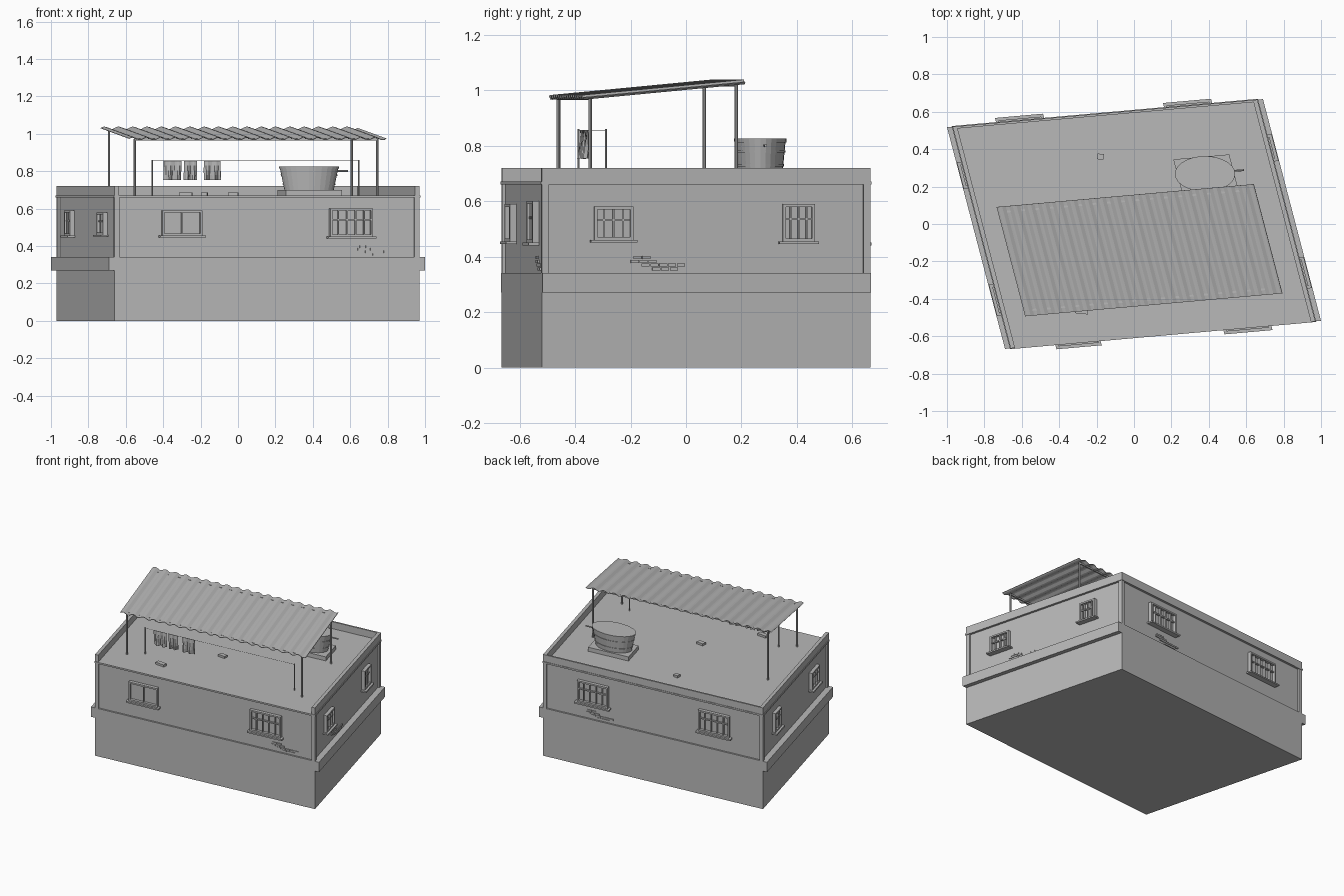
import bpy, bmesh, math
from mathutils import Vector, Matrix

if "Cube" in bpy.data.objects:
    bpy.data.objects.remove(bpy.data.objects["Cube"], do_unlink=True)

# One plain concrete colour
mat = bpy.data.materials.new("concrete_grey")
mat.use_nodes = True
grey = (0.48, 0.48, 0.48, 1)
mat.diffuse_color = grey
mat.node_tree.nodes["Principled BSDF"].inputs["Base Color"].default_value = grey

# The plan is a parallelogram: a runs along the front, b along the sides
U = Vector((1.63, 0.145, 0)).normalized()
V = Vector((-0.31, 1.185, 0)).normalized()
A, B = 0.818, 0.6125


def plan(a, b, z):
    return U * a + V * b + Vector((0, 0, z))


def finish(name, bm):
    bmesh.ops.recalc_face_normals(bm, faces=bm.faces)
    mesh = bpy.data.meshes.new(name)
    bm.to_mesh(mesh)
    bm.free()
    mesh.materials.append(mat)
    obj = bpy.data.objects.new(name, mesh)
    bpy.context.collection.objects.link(obj)
    return obj


def add_box(bm, a0, a1, b0, b1, z0, z1):
    cube = bmesh.ops.create_cube(bm, size=1)
    for v in cube["verts"]:
        x, y, z = v.co + Vector((0.5, 0.5, 0.5))
        v.co = plan(a0 + (a1 - a0) * x, b0 + (b1 - b0) * y, z0 + (z1 - z0) * z)


def boxes(name, *specs):
    bm = bmesh.new()
    for spec in specs:
        add_box(bm, *spec)
    return finish(name, bm)


def on_wall(face, c0, c1, d0, d1, z0, z1):
    """Box on a wall: c runs along it, d is the distance outward."""
    if face == "front":
        return (c0, c1, -B - d1, -B - d0, z0, z1)
    if face == "back":
        return (c0, c1, B + d0, B + d1, z0, z1)
    if face == "left":
        return (A + d0, A + d1, c0, c1, z0, z1)
    return (-A - d1, -A - d0, c0, c1, z0, z1)


def rod(name, p, q, radius, sides=8):
    bm = bmesh.new()
    axis = q - p
    m = Matrix.Translation((p + q) / 2) @ axis.to_track_quat("Z", "Y").to_matrix().to_4x4()
    bmesh.ops.create_cone(bm, cap_ends=True, segments=sides, radius1=radius,
                          radius2=radius, depth=axis.length, matrix=m)
    return finish(name, bm)


# Building body, recessed upper wall and corner posts
boxes("lower_wall", (-A, A, -B, B, 0, 0.34))
R = 0.012
boxes("upper_wall", (-A + R, A - R, -B + R, B - R, 0.34, 0.66))
W = 0.026
for sa in (-1, 1):
    for sb in (-1, 1):
        a, b = sorted((sa * A, sa * (A - W))), sorted((sb * B, sb * (B - W)))
        boxes("corner_post", (*a, *b, 0.34, 0.66))
for side in ("left", "right"):
    boxes(side + "_ledge", on_wall(side, -B, B, 0, 0.03, 0.27, 0.34))
    boxes(side + "_parapet", on_wall(side, -B, B, -0.024, 0, 0.67, 0.72))
boxes("roof_slab", (-A - 0.004, A + 0.004, -B - 0.004, B + 0.004, 0.66, 0.671))
boxes("back_parapet", on_wall("back", -A + 0.024, A - 0.024, -0.012, 0, 0.67, 0.72))


# Windows with frame, bars and sill
def window(face, c, w, z0, z1, bars, rail):
    t, h = 0.011, w / 2
    parts = [(-h, h, -0.014, -0.008, z0, z1),
             (-h, -h + t, -0.014, 0.012, z0, z1),
             (h - t, h, -0.014, 0.012, z0, z1),
             (-h, h, -0.014, 0.012, z1 - t, z1),
             (-h, h, -0.014, 0.012, z0, z0 + t),
             (-h - 0.014, h + 0.014, -0.014, 0.027, z0 - 0.01, z0)]
    for i in range(bars):
        x = -h + w * (i + 1) / (bars + 1)
        parts.append((x - 0.003, x + 0.003, -0.012, 0.006, z0, z1))
    if rail:
        z = z0 + (z1 - z0) * 0.6
        parts.append((-h, h, -0.012, 0.004, z - 0.004, z + 0.004))
    boxes(face + "_window", *[on_wall(face, c + p[0], c + p[1], *p[2:]) for p in parts])


window("front", -0.457, 0.215, 0.455, 0.59, 1, False)
window("front", 0.452, 0.23, 0.45, 0.60, 4, True)
for c in (-0.455, 0.447):
    window("back", c, 0.23, 0.45, 0.60, 4, True)
for side in ("left", "right"):
    window(side, -0.345, 0.145, 0.46, 0.58, 3, True)
    window(side, 0.345, 0.12, 0.455, 0.59, 3, True)


# Patches of bare brick
def bricks(face, c, direction):
    parts = []
    for row, (start, count) in enumerate([(0.01, 3), (-0.03, 5), (-0.07, 3), (-0.06, 2)]):
        for i in range(count):
            s = start + i * 0.033
            c0, c1 = sorted((c + direction * s, c + direction * (s + 0.03)))
            z = 0.35 + row * 0.0135
            parts.append(on_wall(face, c0, c1, -R, -R + 0.006, z, z + 0.011))
    boxes(face + "_bricks", *parts)


bricks("front", 0.56, 1)
bricks("back", 0.43, -1)
bricks("left", -0.21, 1)

# Corrugated canopy sheet
A0, A1, B0, B1 = -0.697, 0.683, -0.446, 0.158
Z0, Z1 = 0.974, 1.03
WAVES, STEPS = 18, 8
bm = bmesh.new()
rows = []
for i in range(WAVES * STEPS + 1):
    a = A0 + (A1 - A0) * i / (WAVES * STEPS)
    dz = 0.007 * math.sin(2 * math.pi * i / STEPS)
    rows.append([bm.verts.new(plan(a, b, z + dz)) for b, z in ((B0, Z0), (B1, Z1))])
for r, s in zip(rows, rows[1:]):
    bm.faces.new((r[0], s[0], s[1], r[1]))
canopy = finish("canopy_sheet", bm)
solid = canopy.modifiers.new("thickness", "SOLIDIFY")
solid.thickness = 0.003
solid.offset = 0

# Canopy posts and beams
for b, top in ((-0.415, 0.972), (0.128, 1.022)):
    for a in (-0.66, 0.642):
        rod("canopy_post", plan(a, b, 0.67), plan(a, b, top), 0.0065)
    boxes("canopy_beam", (-0.66, 0.642, b - 0.005, b + 0.005, top - 0.008, top + 0.002))

# Clothesline with hanging cloths
LB = -0.35
for a in (-0.55, 0.56):
    rod("line_pole", plan(a, LB, 0.67), plan(a, LB, 0.86), 0.004)
rod("clothesline", plan(-0.55, LB, 0.855), plan(0.56, LB, 0.855), 0.0012, 6)
for k, (a, w) in enumerate(((-0.487, 0.095), (-0.378, 0.07), (-0.272, 0.09))):
    bm = bmesh.new()
    n = 8
    grid = [[bm.verts.new(plan(a + w * i / n,
                               LB + 0.014 * j / 4 * math.sin(i * 1.6 + k + j * 0.3),
                               0.855 - 0.102 * j / 4))
             for j in range(5)] for i in range(n + 1)]
    for i in range(n):
        for j in range(4):
            bm.faces.new((grid[i][j], grid[i + 1][j], grid[i + 1][j + 1], grid[i][j + 1]))
    cloth = finish("hanging_cloth", bm)
    cloth.modifiers.new("thickness", "SOLIDIFY").thickness = 0.003


# Oval water tub on a plinth
def oval(name, z0, z1, grow=0.0):
    bm = bmesh.new()
    bmesh.ops.create_cone(bm, cap_ends=True, segments=28, radius1=1, radius2=1, depth=1)
    for v in bm.verts:
        z = z0 if v.co.z < 0 else z1
        f = (z - 0.70) / 0.125
        v.co = Vector((0.38 + v.co.x * (0.132 + 0.026 * f + grow),
                       0.268 + v.co.y * (0.08 + 0.012 * f + grow), z))
    return finish(name, bm)


boxes("tub_plinth", (0.295, 0.595, 0.145, 0.33, 0.67, 0.70))
oval("water_tub", 0.70, 0.822)
for z in (0.725, 0.775):
    oval("tub_band", z, z + 0.008, 0.003)
rim = oval("tub_rim", 0.812, 0.825, 0.003)
rod("tub_pipe", Vector((0.52, 0.283, 0.80)), Vector((0.588, 0.288, 0.80)), 0.005)

# Loose blocks on the roof
for x, y, s in ((-0.28, -0.465, 0.035), (-0.025, -0.135, 0.026), (-0.18, 0.36, 0.017)):
    bm = bmesh.new()
    bmesh.ops.create_cube(bm, size=1, matrix=Matrix.Translation((x, y, 0.678))
                          @ Matrix.Rotation(-0.1, 4, "Z")
                          @ Matrix.Diagonal((2 * s, 0.03, 0.016, 1)))
    finish("roof_block", bm)
